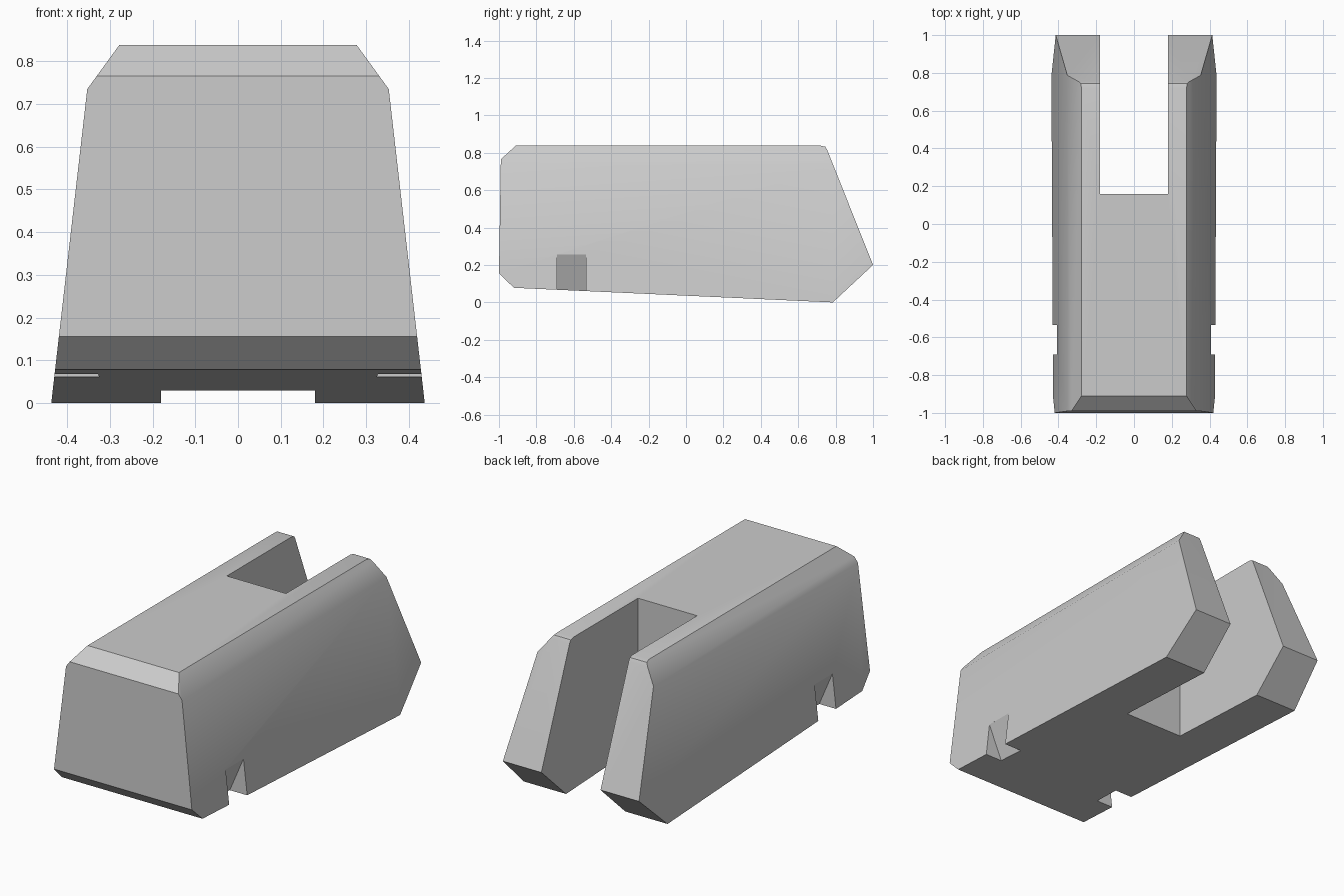
import bpy
import bmesh
import math
from mathutils import Vector

if "Cube" in bpy.data.objects:
    bpy.data.objects.remove(bpy.data.objects["Cube"], do_unlink=True)

# Single grey finish
grey = bpy.data.materials.new("light_grey")
grey.use_nodes = True
grey.diffuse_color = (0.6, 0.6, 0.6, 1)
grey.node_tree.nodes["Principled BSDF"].inputs["Base Color"].default_value = grey.diffuse_color


def prism(name, outline, axis, start, end):
    """Extrude an outline of (x, z) or (y, z) points along the other axis."""
    bm = bmesh.new()
    place = (lambda a, z: (a, start, z)) if axis == "y" else (lambda a, z: (start, a, z))
    face = bm.faces.new([bm.verts.new(place(a, z)) for a, z in outline])
    step = Vector((0, end - start, 0) if axis == "y" else (end - start, 0, 0))
    new = bmesh.ops.extrude_face_region(bm, geom=[face])["geom"]
    bmesh.ops.translate(bm, vec=step, verts=[v for v in new if isinstance(v, bmesh.types.BMVert)])
    bmesh.ops.recalc_face_normals(bm, faces=bm.faces)
    mesh = bpy.data.meshes.new(name)
    bm.to_mesh(mesh)
    bm.free()
    mesh.materials.append(grey)
    obj = bpy.data.objects.new(name, mesh)
    bpy.context.collection.objects.link(obj)
    return obj


def carve(target, tool, operation):
    """Apply a boolean and discard its tool."""
    mod = target.modifiers.new("carve", "BOOLEAN")
    mod.operation, mod.object, mod.solver = operation, tool, "EXACT"
    bpy.context.view_layer.objects.active = target
    bpy.ops.object.modifier_apply(modifier=mod.name)
    bpy.data.objects.remove(tool, do_unlink=True)


# Body: side silhouette, trimmed by the tapered and chamfered front section
side = [(-1, 0.155), (-0.92, 0.078), (0.785, 0), (1, 0.2), (0.755, 0.815),
        (0.745, 0.832), (0.72, 0.838), (-0.91, 0.838), (-0.99, 0.765)]
body = prism("housing_body", side, "x", -0.6, 0.6)
half = [(0.443, -0.05), (0.353, 0.735), (0.278, 0.838), (0.205, 0.938)]
section = half + [(-x, z) for x, z in reversed(half)]
carve(body, prism("section", section, "y", -1.5, 1.5), "INTERSECT")

# Rear slot
slot = [(-0.18, -0.5), (0.18, -0.5), (0.18, 1.5), (-0.18, 1.5)]
carve(body, prism("slot", slot, "y", 0.16, 1.5), "DIFFERENCE")

# Wedge notches along the lower sides
for s in (-1, 1):
    wedge = [(s * 0.408, 0.255), (s * 0.299, 0), (s * 0.299, -0.1), (s * 0.6, -0.1), (s * 0.6, 0.255)]
    carve(body, prism("notch", wedge, "y", -0.69, -0.535), "DIFFERENCE")

# Soft shading between the walls and upper chamfers
bpy.ops.object.select_all(action="DESELECT")
body.select_set(True)
bpy.context.view_layer.objects.active = body
bpy.ops.object.shade_smooth_by_angle(angle=math.radians(35))
